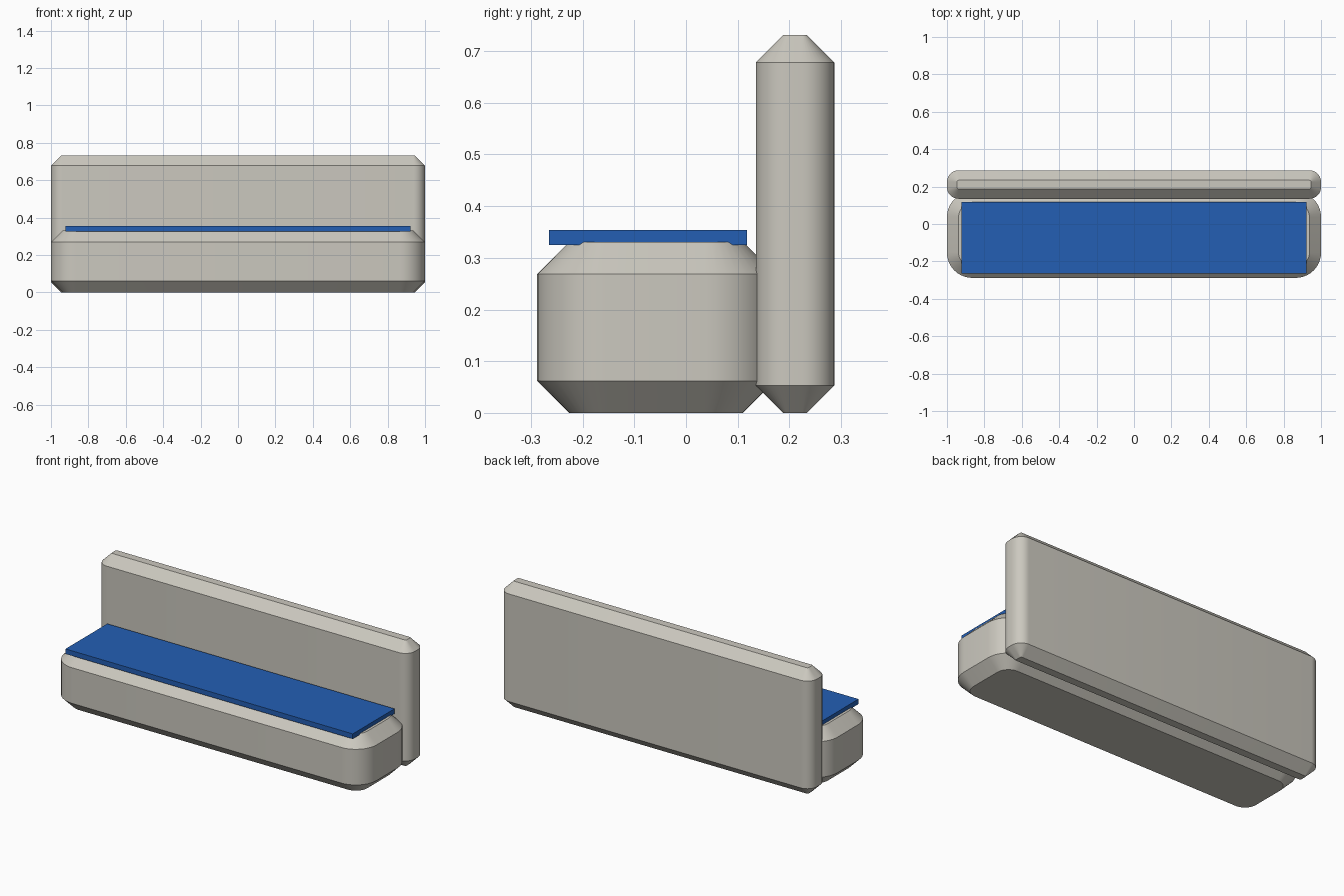
import bpy, bmesh, math

old = bpy.data.objects.get("Cube")
if old:
    bpy.data.objects.remove(old, do_unlink=True)


def material(name, rgb):
    mat = bpy.data.materials.new(name)
    mat.use_nodes = True
    mat.diffuse_color = (*rgb, 1)
    mat.node_tree.nodes["Principled BSDF"].inputs["Base Color"].default_value = (*rgb, 1)
    return mat


def add_object(name, bm, mat):
    bmesh.ops.recalc_face_normals(bm, faces=bm.faces)
    mesh = bpy.data.meshes.new(name)
    bm.to_mesh(mesh)
    bm.free()
    mesh.materials.append(mat)
    obj = bpy.data.objects.new(name, mesh)
    bpy.context.collection.objects.link(obj)
    return obj


def rounded_outline(half_x, y0, y1, radius, segments=10):
    """Counter-clockwise rectangle with rounded corners."""
    corners = [(half_x - radius, y1 - radius), (radius - half_x, y1 - radius),
               (radius - half_x, y0 + radius), (half_x - radius, y0 + radius)]
    return [(cx + radius * math.cos(a), cy + radius * math.sin(a))
            for q, (cx, cy) in enumerate(corners)
            for a in [(q + i / segments) * math.pi / 2 for i in range(segments + 1)]]


def cushion(name, y0, y1, height, radius, chamfer, mat):
    """Block with rounded upright corners and chamfered top and bottom rims."""
    bm = bmesh.new()
    rings = []
    for z, inset in ((0, chamfer), (chamfer, 0), (height - chamfer, 0), (height, chamfer)):
        outline = rounded_outline(1 - inset, y0 + inset, y1 - inset, radius - inset)
        rings.append([bm.verts.new((x, y, z)) for x, y in outline])
    for low, high in zip(rings, rings[1:]):
        for i in range(len(low)):
            j = (i + 1) % len(low)
            bm.faces.new((low[i], low[j], high[j], high[i]))
    bm.faces.new(rings[0][::-1])
    bm.faces.new(rings[-1])
    obj = add_object(name, bm, mat)
    bpy.ops.object.select_all(action='DESELECT')
    obj.select_set(True)
    bpy.context.view_layer.objects.active = obj
    bpy.ops.object.shade_smooth_by_angle(angle=math.radians(30))
    return obj


grey = material("warm grey", (0.6, 0.58, 0.52))
blue = material("blue", (0.017, 0.114, 0.456))

# Seat block and upright backrest
cushion("seat_base", -0.288, 0.172, 0.331, 0.135, 0.062, grey)
cushion("backrest", 0.135, 0.287, 0.731, 0.062, 0.053, grey)

# Thin flat seat pad
bm = bmesh.new()
bmesh.ops.create_cube(bm, size=1)
bmesh.ops.scale(bm, vec=(1.846, 0.383, 0.029), verts=bm.verts)
bmesh.ops.translate(bm, vec=(0, -0.0735, 0.3395), verts=bm.verts)
add_object("seat_pad", bm, blue)
